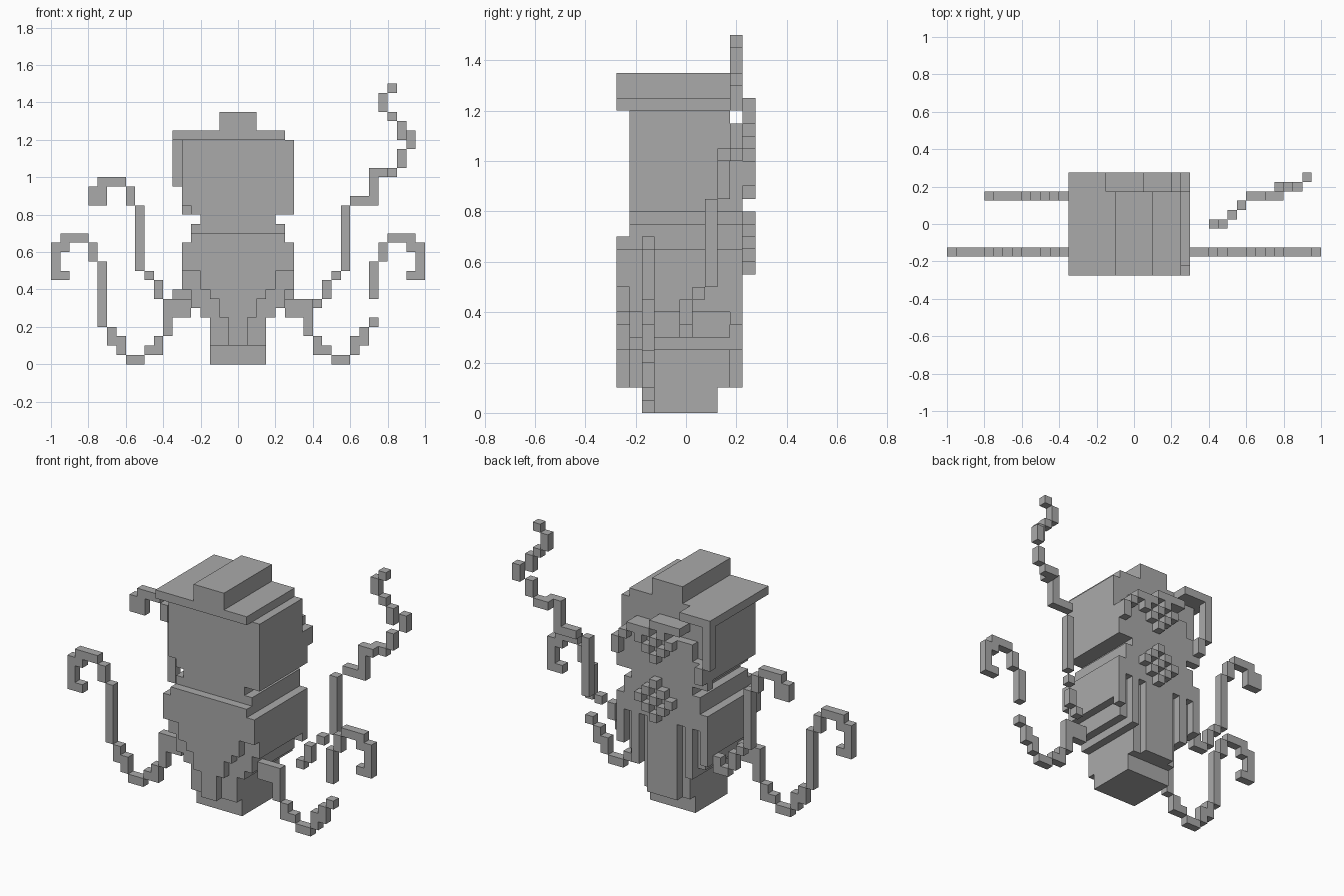
import bpy, bmesh
from mathutils import Vector

U = 0.05          # edge of one block
HALF = U / 2

cube = bpy.data.objects.get("Cube")
if cube:
    bpy.data.objects.remove(cube)

grey = bpy.data.materials.new("plain grey")
grey.use_nodes = True
colour = (0.4, 0.4, 0.4, 1)
grey.diffuse_color = colour
grey.node_tree.nodes["Principled BSDF"].inputs["Base Color"].default_value = colour


def build(name, boxes):
    """Boxes are (x0, x1, y0, y1, z0, z1) in blocks; y is offset by half a block."""
    bm = bmesh.new()
    for x0, x1, y0, y1, z0, z1 in boxes:
        size = Vector((x1 - x0, y1 - y0, z1 - z0)) * U
        mid = Vector((x0 + x1, y0 + y1, z0 + z1)) * HALF + Vector((0, HALF, 0))
        made = bmesh.ops.create_cube(bm, size=1)["verts"]
        for v in made:
            v.co = Vector(a * b for a, b in zip(v.co, size)) + mid
    mesh = bpy.data.meshes.new(name)
    bm.to_mesh(mesh)
    bm.free()
    mesh.materials.append(grey)
    obj = bpy.data.objects.new(name, mesh)
    bpy.context.collection.objects.link(obj)
    return obj


def layers(rows, y0, y1):
    """Symmetric slabs from (half width, bottom, top)."""
    return [(-w, w, y0, y1, a, b) for w, a, b in rows]


def limb(runs, y, side=1):
    """Chain of block runs (x0, x1, z0, z1) in one plane."""
    return [(min(a * side, b * side), max(a * side, b * side), y, y + 1, c, d)
            for a, b, c, d in runs]


# Head and flat hat
build("head", [(-6, 6, -5, 3, 17, 24), (-5, 6, -5, 3, 16, 17)])
build("hat_brim", [(-7, 5, -6, 3, 24, 25), (-7, -3, 3, 5, 24, 25)])
build("hat_crown", [(-2, 2, -6, 3, 25, 27)])

# Neck, tapering torso and foot
build("neck", layers([(5, 14, 15), (4, 15, 16)], -5, 4))
build("torso", layers([(3, 2, 5), (4, 5, 6), (5, 6, 8), (6, 8, 13), (5, 13, 14)], -5, 3))
build("foot", layers([(3, 0, 3)], -4, 2))

# Front plate, narrowing in steps towards the foot
build("front_plate", layers([(6, 10, 13), (5, 13, 14), (4, 8, 10), (3, 7, 8),
                             (2, 5, 7), (1, 2, 5)], -6, -5))

# Back plate with hanging strips
strips = [(-2, 2, 3, 4, 2, 11)]
for s in (-1, 1):
    for inner, outer, low in ((3, 4, 5), (5, 6, 7)):
        a, b = sorted((inner * s, outer * s))
        strips.append((a, b, 3, 4, low, 11))
build("back_strips", strips)
build("back_plate", layers([(6, 11, 13), (5, 13, 14)], 3, 4))

# Head back panel with a stepped arch
build("head_back", [(-6, 6, 3, 4, 16, 19), (-4, 5, 3, 4, 19, 21)])
build("back_arch", [(-3, 1, 3, 5, 22, 23), (1, 4, 3, 5, 21, 22),
                    (4, 5, 3, 5, 20, 21), (5, 6, 3, 5, 18, 20),
                    (-7, -6, 4, 5, 19, 24), (-6, -5, 4, 5, 17, 19)])

# Two checkered rosettes on the back
for name, centre in (("upper_rosette", 20), ("lower_rosette", 13)):
    build(name, [(u, u + 1, 3, 5, centre + w, centre + w + 1)
                 for u in range(-2, 3) for w in range(-2, 3)
                 if abs(u) + abs(w) < 4 and (u + w) % 2 == 0])

# Lower pair of hooked tentacles
dip = [(5, 8, 5, 7), (7, 8, 3, 5), (8, 9, 1, 3), (9, 10, 1, 2),
       (10, 12, 0, 1), (12, 13, 1, 3), (13, 14, 2, 4), (14, 15, 4, 5)]
hook = [(14, 15, 7, 11), (15, 16, 11, 13), (16, 19, 13, 14), (18, 20, 12, 13),
        (19, 20, 9, 12), (18, 19, 9, 10)]
build("left_lower_tentacle", limb(dip + hook, -4))
build("right_lower_tentacle", limb(dip + hook + [(14, 15, 5, 7)], -4, -1))

# Raised tentacle on the right
build("right_upper_tentacle", limb(
    [(5, 7, 7, 8), (6, 8, 6, 7), (8, 9, 7, 9), (9, 10, 9, 10), (10, 11, 10, 17),
     (11, 12, 17, 19), (12, 15, 19, 20), (14, 16, 17, 19)], 2, -1))

# Tall winding tentacle on the left, drifting backwards
tall = {-1: [(8, 9, 6, 7), (9, 10, 7, 9)],
        0: [(10, 11, 9, 10)],
        1: [(11, 12, 10, 17)],
        2: [(12, 15, 17, 18), (14, 15, 18, 21), (15, 16, 20, 21)],
        3: [(15, 17, 20, 21), (17, 18, 21, 23), (17, 18, 24, 26), (16, 17, 26, 27),
            (15, 16, 27, 29), (16, 17, 29, 30)],
        4: [(18, 19, 23, 25)]}
build("left_upper_tentacle", [box for y, runs in tall.items() for box in limb(runs, y)])
